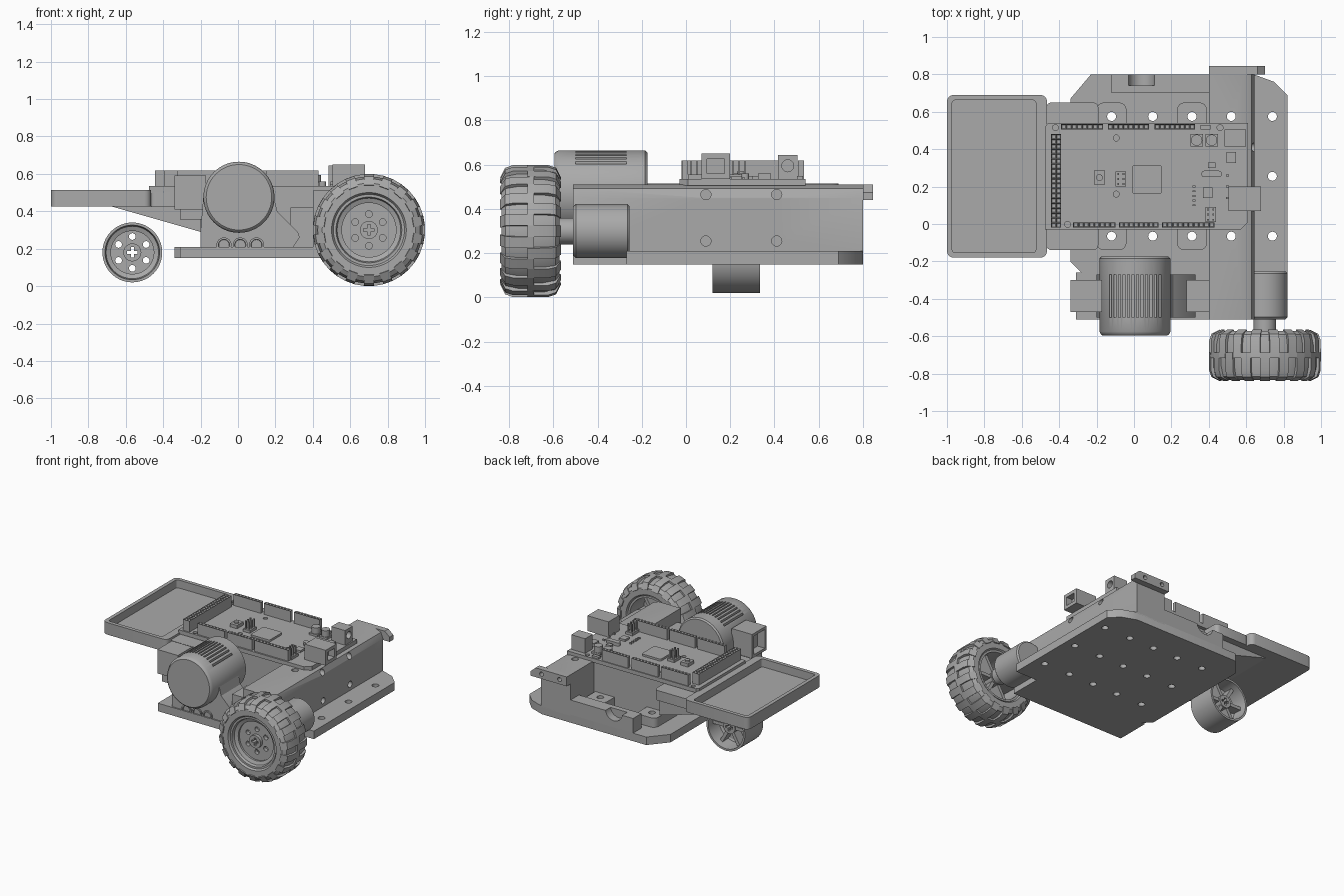
import bpy, bmesh
from math import pi, sin, cos, sqrt
from mathutils import Matrix, Vector

if "Cube" in bpy.data.objects:
    bpy.data.objects.remove(bpy.data.objects["Cube"])

grey = bpy.data.materials.new("plain_grey")
grey.use_nodes = True
grey.diffuse_color = (0.4, 0.4, 0.4, 1)
grey.node_tree.nodes["Principled BSDF"].inputs["Base Color"].default_value = grey.diffuse_color

parts, cutters = [], []
T = lambda x, y, z: Matrix.Translation((x, y, z))


def finish(name, bm, cutter=False):
    bmesh.ops.recalc_face_normals(bm, faces=bm.faces)
    me = bpy.data.meshes.new(name)
    bm.to_mesh(me)
    bm.free()
    me.materials.append(grey)
    ob = bpy.data.objects.new(name, me)
    bpy.context.collection.objects.link(ob)
    ob.hide_render = cutter
    (cutters if cutter else parts).append(ob)
    return ob


def prism(name, pts, lo, hi, axis="z", r=0, mats=(Matrix(),), cutter=False):
    """Extrude a flat outline along an axis, optionally rounding its corners."""
    place = {"z": lambda a, b, h: (a, b, h), "y": lambda a, b, h: (a, h, b),
             "x": lambda a, b, h: (h, a, b)}[axis]
    direction = Vector(place(0, 0, 1))
    bm = bmesh.new()
    for m in mats:
        low = [bm.verts.new(place(a, b, lo)) for a, b in pts]
        high = [bm.verts.new(place(a, b, hi)) for a, b in pts]
        bm.faces.new(low)
        bm.faces.new(high)
        sides = []
        for i in range(len(pts)):
            j = (i + 1) % len(pts)
            bm.faces.new((low[i], low[j], high[j], high[i]))
            sides.append(bm.edges.get((low[i], high[i])))
        if r:
            bmesh.ops.bevel(bm, geom=sides, offset=r, segments=4, profile=0.5, affect="EDGES")
        else:
            for v in low + high:
                v.co = m @ v.co
    return finish(name, bm, cutter)


def box(name, x0, x1, y0, y1, z0, z1, r=0, **kw):
    return prism(name, [(x0, y0), (x1, y0), (x1, y1), (x0, y1)], z0, z1, r=r, **kw)


def circle(x, y, r, n=32):
    return [(x + r * cos(2 * pi * i / n), y + r * sin(2 * pi * i / n)) for i in range(n)]


def lathe(name, profile, x, z, n=64, closed=False):
    """Turn a (radius, y) profile around a sideways axle."""
    bm = bmesh.new()
    vs = [bm.verts.new((r, y, 0)) for r, y in profile]
    for a, b in zip(vs, vs[1:] + vs[:1] if closed else vs[1:]):
        bm.edges.new((a, b))
    bmesh.ops.spin(bm, geom=bm.verts[:] + bm.edges[:], cent=(0, 0, 0), axis=(0, 1, 0),
                   angle=2 * pi, steps=n, use_merge=True)
    bmesh.ops.remove_doubles(bm, verts=bm.verts, dist=0.0001)
    bmesh.ops.translate(bm, vec=(x, 0, z), verts=bm.verts)
    return finish(name, bm)


def cut(ob, *tools):
    for tool in tools:
        mod = ob.modifiers.new("cut", "BOOLEAN")
        mod.object = tool
        mod.solver = "EXACT"


# Base plate with its grid of screw holes
plate = prism("base_plate", [(-.31, -.51), (.64, -.51), (.64, -.27), (.82, -.27), (.82, .69), (.75, .76),
                             (.64, .80), (-.23, .80), (-.34, .67), (-.34, -.2), (-.28, -.26), (-.31, -.26)], .15, .21)
holes = prism("screw_holes", circle(0, 0, .024, 20), 0, .8, cutter=True,
              mats=[T(x, y, 0) for x in (-.12, .1, .31, .52, .74) for y in (-.065, .255, .575)])
cut(plate, holes)

# Long beam carrying the drive, with a hooked flange at the back
beam = prism("beam", [(.4, .2), (.645, .2), (.645, .45), (.628, .493), (.585, .51), (.4, .51)], -.51, .80, "y")
flange = prism("beam_flange", [(.4, .44), (.70, .44), (.70, .475), (.66, .51), (.4, .51)], .8, .845, "y")
long_holes = prism("beam_side_holes", circle(0, 0, .023, 20), .5, .75, "x", cutter=True,
                   mats=[T(0, y, z) for y in (.09, .41) for z in (.255, .465)])
end_holes = prism("flange_holes", circle(0, 0, .016, 16), .7, .9, "y", cutter=True,
                  mats=[T(x, 0, .475) for x in (.46, .61)])
end_posts = prism("end_holes", circle(.52, .575, .024, 20), 0, .8, cutter=True)
front_posts = prism("front_holes", circle(.52, -.065, .024, 20), 0, .8, cutter=True)
cut(beam, long_holes, end_posts, front_posts)
cut(flange, end_holes)

# Central support, feet and rear bracket
box("support_body", -.2, .4, -.01, .52, .21, .5)
for name, x0, x1 in (("outer_foot", -.2, -.04), ("inner_foot", .23, .39)):
    cut(box(name, x0, x1, -.14, .65, .21, .28, r=.04), holes)
bracket = box("rear_bracket", -.12, .4, .70, .80, .21, .32)
notch = prism("bracket_notch", circle(.04, .33, .07), .74, .9, "y", cutter=True)
cut(bracket, notch)

# Tray, neck and sloping brace
tray = box("tray", -1, -.465, -.18, .69, .425, .515, r=.035)
cut(tray, box("tray_hollow", -.972, -.525, -.152, .662, .455, .7, r=.015, cutter=True))
box("tray_neck", -.47, -.19, -.14, .65, .425, .5, r=.03)
prism("tray_brace", [(-.69, .43), (-.2, .29), (-.2, .43)], -.1, .6, "y")

# Motor with cooling slots, gear case and socket
mx, mz, mr = .005, .475, .19
motor = lathe("motor", [(0, -.595), (.175, -.595), (.182, -.59), (.19, -.575), (.19, -.185), (.18, -.175), (0, -.175)], mx, mz)
slots = [-.13 + .024 * i for i in range(12)]
cut(motor, box("cooling_slots", -.005, .005, -.5, -.27, -.02, .05, cutter=True,
               mats=[T(mx + d, 0, mz + sqrt(mr * mr - d * d)) for d in slots]))
prism("gear_case", [(-.2, .2), (-.2, .3), (-.185, .48), (.18, .52), (.21, .4), (.32, .29),
                    (.33, .26), (.29, .2)], -.5, -.27, "y")
box("gear_arm", .28, .42, -.47, -.3, .21, .42)
socket = box("socket", -.34, -.17, -.47, -.3, .41, .59)
cut(socket, box("socket_opening", -.4, -.28, -.45, -.32, .43, .57, cutter=True))
box("socket_step", -.31, -.17, -.46, -.31, .355, .41)
for i in range(3):
    lathe("connector_ring", [(.04, -.51), (.04, -.27), (.028, -.27), (.028, -.5), (.03, -.51)],
          -.075 + .087 * i, .22, 28, True)

# Drive housing and axle
wx, wz = .70, .30
lathe("drive_housing", [(0, -.51), (.11, -.51), (.122, -.498), (.122, -.265), (.112, -.255), (0, -.255)], wx, wz, 48)
lathe("axle_collar", [(0, -.6), (.06, -.6), (.06, -.5), (0, -.5)], wx, wz, 32)


def rim(name, x, z, R, y0, y1, mid):
    """Open rim with a drilled disc, rear spokes and a cross-shaped axle hole."""
    lathe(name + "_rim", [(R, y0), (R, y1), (R - .015, y1), (R - .02, mid + .02), (R - .045, mid + .01),
                          (R - .045, mid - .03), (R - .02, mid - .04), (R - .014, y0)], x, z, 56, True)
    disc = prism(name + "_disc", circle(x, z, R - .03, 48), mid - .015, mid + .015, "y")
    at = T(x, mid, z)
    turns = [at @ Matrix.Rotation(i * pi / 3, 4, "Y") for i in range(6)]
    cut(disc, prism(name + "_holes", circle(0, .085, .018, 16), -.1, .1, "y", mats=turns, cutter=True))
    hub = prism(name + "_hub", circle(x, z, .048, 28), mid - .04, y1 - .04, "y")
    for long, wide in ((.028, .008), (.008, .028)):
        slot = box(name + "_axle_hole", x - long, x + long, y0 - .1, y1 + .1, z - wide, z + wide, cutter=True)
        cut(hub, slot)
        cut(disc, slot)
    half = [at @ Matrix.Rotation((i + .5) * pi / 3, 4, "Y") for i in range(6)]
    box(name + "_spokes", -.012, .012, 0, y1 - mid - .05, .045, R - .016, mats=half)


rim("drive_wheel", wx, wz, .19, -.82, -.58, -.76)
rim("small_wheel", -.565, .18, .16, .12, .335, .2)

# Drive tyre with staggered lugs
lathe("tyre", [(.185, -.81), (.2, -.833), (.25, -.833), (.274, -.815), (.286, -.76), (.286, -.645),
               (.274, -.59), (.25, -.572), (.2, -.572), (.185, -.595)], wx, wz, 72, True)
yc, count = -.7025, 18
lug = [(.015, .27), (.015, .299), (-.08, .298), (-.115, .286), (-.138, .24), (-.12, .235)]
lug_places = [T(wx, yc, wz) @ Matrix.Rotation(2 * pi * (i + k / 2) / count, 4, "Y") @ Matrix.Diagonal((1, 1 - 2 * k, 1, 1))
              for i in range(count) for k in (0, 1)]
prism("tyre_lugs", lug, -.026, .026, "x", mats=lug_places)

# Circuit board and its fittings
board_top = .535
board = prism("circuit_board", [(-.475, -.03), (.57, -.03), (.61, .01), (.61, .54), (-.46, .54), (-.475, .52)], .505, board_top)
cut(board, prism("board_holes", circle(0, 0, .016, 16), .52, .7, cutter=True,
                 mats=[T(x, y, 0) for x, y in ((-.42, .515), (-.355, -.002), (-.095, .16), (-.095, .46), (.46, .515))]))


def pin_header(name, x, y, length, along_x=True):
    """Row of square sockets."""
    bm = bmesh.new()
    n = round(length / .027)
    bmesh.ops.create_grid(bm, x_segments=n, y_segments=1, size=.5)
    bmesh.ops.scale(bm, vec=(length, .027, 1), verts=bm.verts)
    edges = [e for e in bm.edges if e.is_boundary]
    tops = bm.faces[:]
    skirt = bmesh.ops.extrude_edge_only(bm, edges=edges)["geom"]
    bmesh.ops.translate(bm, vec=(0, 0, -.085), verts=[v for v in skirt if isinstance(v, bmesh.types.BMVert)])
    bmesh.ops.inset_individual(bm, faces=tops, thickness=.006, depth=-.012)
    turn = Matrix.Rotation(0 if along_x else pi / 2, 4, "Z")
    bmesh.ops.transform(bm, matrix=T(x, y, .618) @ turn, verts=bm.verts)
    finish(name, bm)


for x0, x1, y in ((-.39, -.165, .52), (-.14, .08, .52), (.11, .325, .52),
                  (-.325, -.1, -.005), (-.08, .13, -.005), (.15, .43, -.005)):
    pin_header("edge_header", (x0 + x1) / 2, y, x1 - x0)
for x in (-.43, -.403):
    pin_header("end_header", x, .23, .5, False)
usb = box("data_port", .505, .68, .07, .2, board_top, .65)
cut(usb, box("data_port_opening", .63, .75, .095, .175, .56, .625, cutter=True))
jack = box("power_jack", .485, .6, .415, .505, board_top, .645)
cut(jack, prism("jack_opening", circle(.46, .595, .027, 20), .55, .7, "x", cutter=True))
box("main_chip", -.01, .15, .16, .315, board_top, .55, r=.015)
box("reset_button", -.215, -.155, .21, .285, board_top, .56)
prism("button_cap", circle(-.185, .248, .018, 16), .56, .57)
for x in (.335, .415):
    box("capacitor_base", x - .034, x + .034, .415, .48, board_top, .55)
    prism("capacitor", circle(x, .448, .03, 24), .55, .595)
box("crystal", .36, .47, .25, .285, board_top, .56, r=.016)
box("small_chip", .37, .42, .14, .195, board_top, .55)
box("regulator", .495, .545, .325, .385, board_top, .56)
box("fuse", .395, .435, .3, .33, board_top, .55)
box("indicator", .355, .41, .505, .53, board_top, .55)
for x, y in ((-.07, .24), (.41, .05)):
    box("pin_block", x - .028, x + .028, y - .04, y + .04, board_top, .555)
    box("pins", -.005, .005, -.005, .005, .555, .615,
        mats=[T(x + i * .014, y + j * .027, 0) for i in (-1, 1) for j in (-1, 0, 1)])
box("resistors", -.008, .008, -.005, .005, board_top, .545,
    mats=[T(.32, .1 + .025 * i, 0) for i in range(5)] + [T(.5, .14 + .06 * i, 0) for i in range(3)])

# Bake the cuts, drop the cutters, smooth the round parts
bpy.ops.object.select_all(action="DESELECT")
for ob in parts:
    ob.select_set(True)
bpy.context.view_layer.objects.active = parts[0]
bpy.ops.object.convert(target="MESH")
for ob in cutters:
    bpy.data.objects.remove(ob)
bpy.ops.object.shade_smooth_by_angle(angle=pi / 6)
